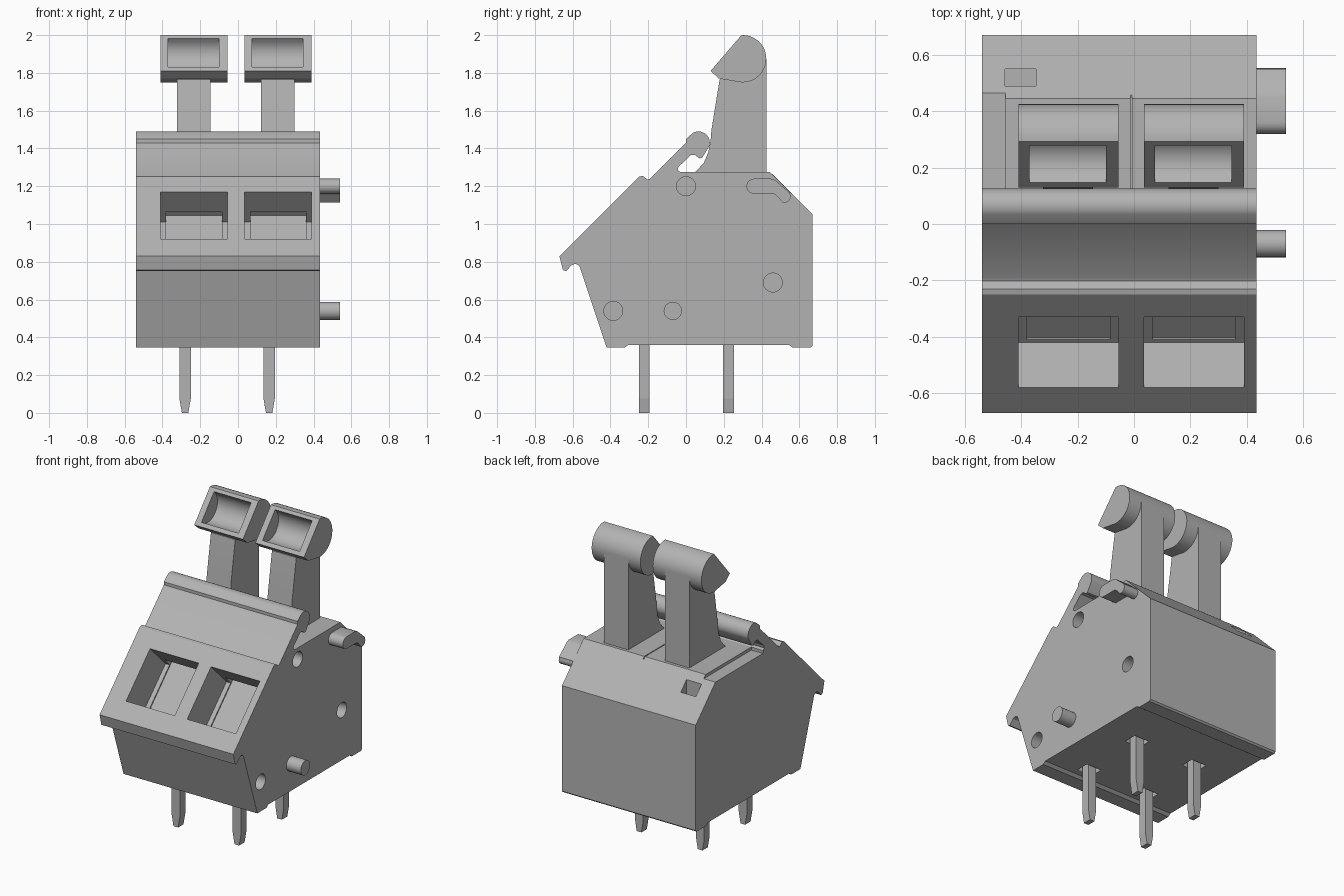
import bpy, bmesh, math
from mathutils import Vector

if "Cube" in bpy.data.objects:
    bpy.data.objects.remove(bpy.data.objects["Cube"], do_unlink=True)

grey = bpy.data.materials.new("plain_grey")
grey.use_nodes = True
COLOUR = (0.45, 0.45, 0.45, 1)
grey.diffuse_color = COLOUR
grey.node_tree.nodes["Principled BSDF"].inputs["Base Color"].default_value = COLOUR


def arc(y, z, r, start, end, n=16):
    """Points on an arc, angles in degrees."""
    angles = [math.radians(start + (end - start) * i / n) for i in range(n + 1)]
    return [(y + r * math.cos(a), z + r * math.sin(a)) for a in angles]


def circle(y, z, r, n=32):
    return arc(y, z, r, 0, 360, n)[:-1]


def rect(a0, a1, z0, z1):
    return [(a0, z0), (a1, z0), (a1, z1), (a0, z1)]


def prism(name, outline, lo, hi, along="x"):
    """Extrude an outline along x (outline in y, z) or along y (outline in x, z)."""
    bm = bmesh.new()
    place = (lambda a, z: (lo, a, z)) if along == "x" else (lambda a, z: (a, lo, z))
    face = bm.faces.new([bm.verts.new(place(a, z)) for a, z in outline])
    new = bmesh.ops.extrude_face_region(bm, geom=[face])["geom"]
    shift = Vector((hi - lo, 0, 0)) if along == "x" else Vector((0, hi - lo, 0))
    bmesh.ops.translate(bm, vec=shift, verts=[g for g in new if isinstance(g, bmesh.types.BMVert)])
    bmesh.ops.recalc_face_normals(bm, faces=bm.faces)
    mesh = bpy.data.meshes.new(name)
    bm.to_mesh(mesh)
    bm.free()
    mesh.materials.append(grey)
    obj = bpy.data.objects.new(name, mesh)
    bpy.context.collection.objects.link(obj)
    return obj


def select(obj):
    bpy.ops.object.select_all(action="DESELECT")
    obj.select_set(True)
    bpy.context.view_layer.objects.active = obj


def cut(target, outline, lo, hi, along="x"):
    cutter = prism("cutter", outline, lo, hi, along)
    select(target)
    mod = target.modifiers.new("cut", "BOOLEAN")
    mod.operation, mod.solver, mod.object = "DIFFERENCE", "EXACT", cutter
    bpy.ops.object.modifier_apply(modifier=mod.name)
    bpy.data.objects.remove(cutter, do_unlink=True)


def smooth(obj):
    select(obj)
    bpy.ops.object.shade_smooth_by_angle(angle=math.radians(28))


LEFT, RIGHT, TOP = -0.54, 0.435, 1.275
WAYS = [(-0.41, -0.055), (0.035, 0.39)]   # x range of each terminal
PIN_X, PIN_Y = (-0.28, 0.165), (-0.22, 0.225)

# Housing with the front lip and the curled latch on top
profile = [(-0.42, 0.345), (-0.325, 0.345), (-0.305, 0.36), (0.545, 0.36),
           (0.565, 0.345), (0.66, 0.345), (0.67, 0.355), (0.67, 1.05), (0.445, TOP),
           (-0.03, TOP), (-0.045, 1.285), (-0.04, 1.302)]
profile += [(0.025, 1.365), (0.045, 1.367), (0.072, 1.347), (0.085, 1.35)]
profile += arc(0.066, 1.43, 0.06, -20, 120)
profile += [(0.0, 1.45), (0.0, 1.43), (-0.19, 1.24), (-0.203, 1.235),
            (-0.23, 1.255), (-0.25, 1.25), (-0.67, 0.83), (-0.652, 0.757),
            (-0.635, 0.75), (-0.605, 0.783), (-0.585, 0.79), (-0.565, 0.78)]
housing = prism("housing", profile, LEFT, RIGHT)


def tilted(along0, along1, depth0, depth1):
    """Rectangle measured along and into the 45 degree front slope."""
    def point(s, d):
        return (-0.58 + s + d, 0.92 + s - d)
    return [point(along0, depth0), point(along1, depth0),
            point(along1, depth1), point(along0, depth1)]


# Wire entries: a tilted pocket with a narrower clamp slot at its back
for x0, x1 in WAYS:
    cut(housing, tilted(0, 0.25, -0.05, 0.16), x0, x1)
    cut(housing, tilted(0.01, 0.29, 0.105, 0.166), x0 + 0.03, x1 - 0.03)

# Lowered strip, seam and hook socket on the top
cut(housing, rect(-0.03, 0.6, 1.255, 1.29), LEFT - 0.05, -0.455)
cut(housing, rect(0.0, 0.46, 1.262, 1.29), -0.013, -0.007)
cut(housing, rect(0.49, 0.55, 1.12, 1.35), -0.457, -0.347)

# Round sockets in the side
for y, z in [(0.0, 1.2), (0.46, 0.69), (-0.385, 0.54)]:
    cut(housing, circle(y, z, 0.05), RIGHT - 0.11, RIGHT + 0.05)

# Solder pins standing in small recesses
for x in PIN_X:
    for y in PIN_Y:
        cut(housing, rect(x - 0.055, x + 0.055, 0.3, 0.39), y - 0.045, y + 0.045, "y")
        shape = [(x - 0.017, 0), (x + 0.017, 0), (x + 0.03, 0.075), (x + 0.03, 0.42),
                 (x - 0.03, 0.42), (x - 0.03, 0.075)]
        prism("solder_pin", shape, y - 0.028, y + 0.028, "y")
smooth(housing)

# Side peg and side hook
smooth(prism("side_peg", circle(-0.07, 0.54, 0.048), RIGHT - 0.02, 0.54))
hook = arc(0.36, 1.2, 0.04, 270, 90, 10) + [(0.45, 1.24), (0.472, 1.232), (0.55, 1.165)]
hook += arc(0.522, 1.145, 0.032, 30, -110, 8) + [(0.475, 1.155), (0.46, 1.16)]
smooth(prism("side_hook", hook, RIGHT - 0.02, 0.54))

# Levers: a flared stem and a rounded head with a scooped finger pocket
for x0, x1 in WAYS:
    stem = [(0.425, 1.25), (0.425, 1.875), (0.2, 1.78), (0.178, 1.765), (0.135, 1.5),
            (0.13, 1.44), (0.118, 1.38), (0.095, 1.325), (0.05, TOP), (0.05, 1.25)]
    smooth(prism("lever_stem", stem, x0 + 0.088, x1 - 0.09))
    head = [(0.175, 1.77), (0.13, 1.81)] + arc(0.3, 1.875, 0.125, 93, -95, 28)
    lever_head = prism("lever_head", head, x0, x1)
    scoop = [(0.1, 1.87), (0.25, 2.02)] + arc(0.215, 1.905, 0.1, 47, -133)
    cut(lever_head, scoop, x0 + 0.04, x1 - 0.045)
    smooth(lever_head)
